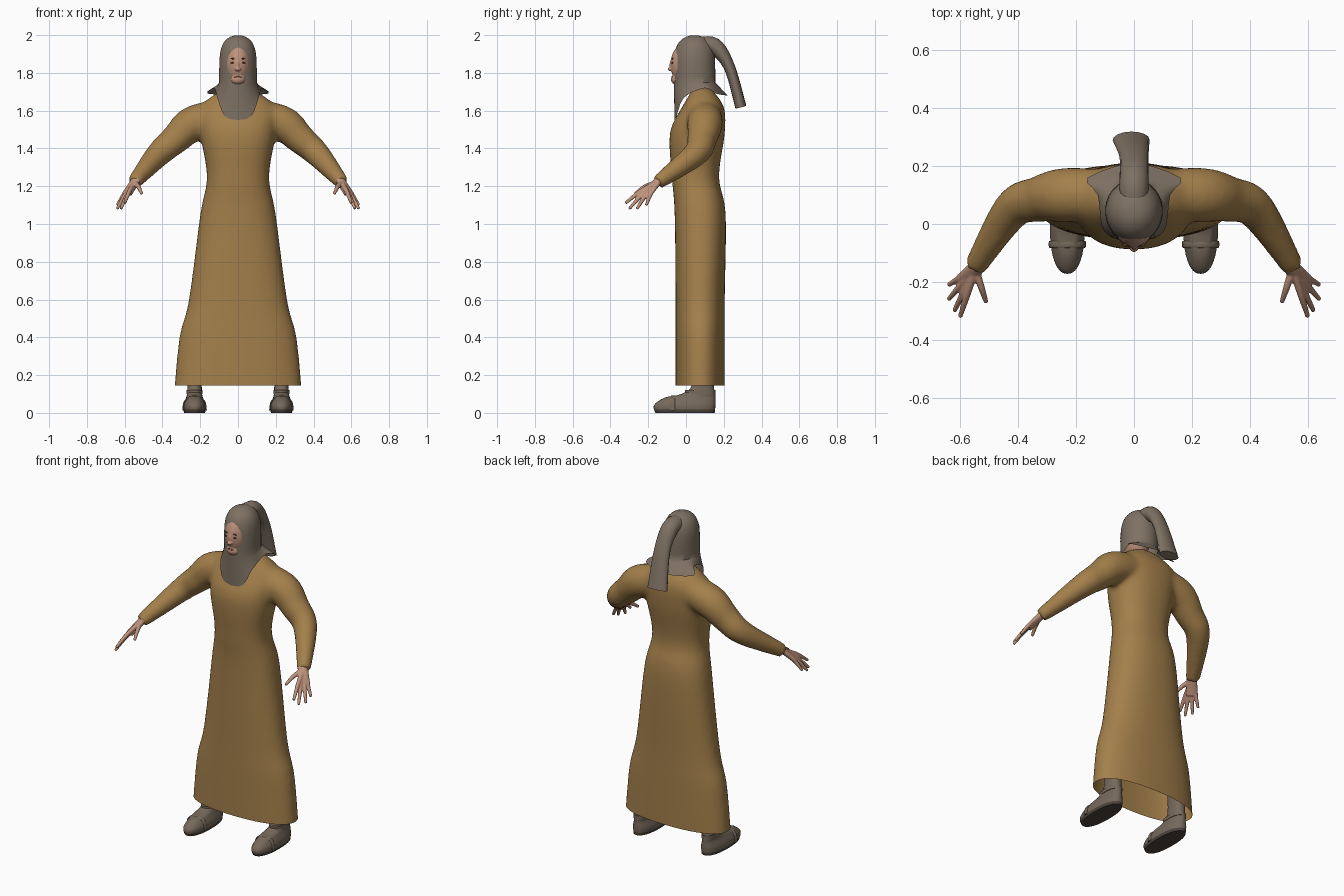
import bpy, bmesh
from math import sin, cos, pi
from mathutils import Vector, Matrix

if "Cube" in bpy.data.objects:
    bpy.data.objects.remove(bpy.data.objects["Cube"])


def material(name, red, green, blue):
    mat = bpy.data.materials.new(name)
    mat.use_nodes = True
    colour = (red, green, blue, 1)
    mat.diffuse_color = colour
    mat.node_tree.nodes["Principled BSDF"].inputs["Base Color"].default_value = colour
    return mat


ROBE = material("ochre cloth", .37, .215, .07)
HOOD = material("grey brown cloth", .21, .165, .125)
SKIN = material("skin", .52, .29, .2)
SHOE = material("shoe leather", .18, .14, .105)
SOLE = material("dark sole", .07, .055, .045)
DARK = material("dark hair", .09, .05, .035)
LIPS = material("lips", .33, .14, .1)
SIDES = {"left": 1, "right": -1}


def resample(rows, steps):
    """Smooth curve through rows of numbers."""
    rows = [Vector(row) for row in rows]
    padded = [rows[0]] + rows + [rows[-1]]
    result = []
    for before, start, end, after in zip(padded, padded[1:], padded[2:], padded[3:]):
        leave, arrive = (end - before) / 2, (after - start) / 2
        for step in range(steps):
            t = step / steps
            bend = start.lerp(end, t * t * (3 - 2 * t))
            result.append(bend + leave * t * (1 - t) ** 2 - arrive * t * t * (1 - t))
    return result + [rows[-1]]


def loft(bm, rings, open_start=False):
    """Skin a list of equal rings and close the ends."""
    loops = [[bm.verts.new(point) for point in ring] for ring in rings]
    for low, high in zip(loops, loops[1:]):
        for i in range(len(low)):
            bm.faces.new((low[i - 1], low[i], high[i], high[i - 1]))
    if not open_start:
        bm.faces.new(loops[0])
    bm.faces.new(loops[-1])


def squared(value, power):
    return (1 if value > 0 else -1) * abs(value) ** (2 / power)


def level_ring(height, half_width, middle, half_depth, sides=32, power=2.3, x=0):
    """Horizontal rounded ring that starts at the front."""
    angles = [2 * pi * i / sides for i in range(sides)]
    return [Vector((x + half_width * squared(sin(a), power),
                    middle - half_depth * squared(cos(a), power), height)) for a in angles]


def tube(bm, rows, across, sides=16, steps=4):
    """Tube through rows of x, y, z, radius across and other radius."""
    rows = resample(rows, steps)
    points = [row.to_3d() for row in rows]
    rings = []
    for i, row in enumerate(rows):
        along = (points[min(i + 1, len(points) - 1)] - points[max(i - 1, 0)]).normalized()
        wide = Vector(across)
        wide = (wide - along * wide.dot(along)).normalized()
        thick = along.cross(wide)
        angles = [2 * pi * j / sides for j in range(sides)]
        rings.append([points[i] + wide * row[3] * cos(a) + thick * row[4] * sin(a) for a in angles])
    loft(bm, rings)


def ellipsoid(bm, centre, radii):
    bmesh.ops.create_uvsphere(bm, u_segments=24, v_segments=16, radius=1,
                              matrix=Matrix.Translation(centre) @ Matrix.Diagonal((*radii, 1)))


def finish(name, bm, *materials, voxel=0, smooth=0, hem=None):
    bmesh.ops.recalc_face_normals(bm, faces=bm.faces)
    mesh = bpy.data.meshes.new(name)
    bm.to_mesh(mesh)
    part = bpy.data.objects.new(name, mesh)
    bpy.context.collection.objects.link(part)
    if voxel:
        # Fuse overlapping volumes into one surface
        fuse = part.modifiers.new("fuse", "REMESH")
        fuse.mode, fuse.voxel_size = "VOXEL", voxel
        fused = bpy.data.meshes.new_from_object(part.evaluated_get(bpy.context.evaluated_depsgraph_get()))
        part.modifiers.clear()
        bm.clear()
        bm.from_mesh(fused)
        bpy.data.meshes.remove(fused)
        for _ in range(smooth):
            bmesh.ops.smooth_vert(bm, verts=bm.verts, factor=.5,
                                  use_axis_x=True, use_axis_y=True, use_axis_z=True)
        if hem:
            bmesh.ops.bisect_plane(bm, geom=bm.verts[:] + bm.edges[:] + bm.faces[:],
                                   plane_co=(0, 0, hem), plane_no=(0, 0, 1), clear_inner=True)
        bm.to_mesh(mesh)
    bm.free()
    mesh.materials.clear()
    for mat in materials:
        mesh.materials.append(mat)
    bpy.ops.object.select_all(action="DESELECT")
    part.select_set(True)
    bpy.context.view_layer.objects.active = part
    bpy.ops.object.shade_smooth_by_angle(angle=.9)
    return part


# Robe: skirt, torso and sleeves fused, open at the hem
bm = bmesh.new()
body = [(.1, .34, .075, .13), (.4, .31, .075, .13), (.6, .26, .075, .13), (1.05, .2, .075, .135),
        (1.25, .165, .05, .125), (1.48, .2, .06, .145), (1.62, .2, .09, .11), (1.72, .07, .085, .045)]
loft(bm, [level_ring(*row, sides=48) for row in resample(body, 6)])
sleeve = [(.1, .1, 1.57, .09), (.24, .1, 1.53, .095), (.33, .085, 1.45, .08),
          (.42, .05, 1.37, .068), (.55, -.15, 1.22, .04)]
for side in SIDES.values():
    tube(bm, [(side * x, y, z, radius, radius) for x, y, z, radius in sleeve], (0, 1, 0), steps=6)
finish("robe", bm, ROBE, voxel=.014, smooth=5, hem=.145)

# Hood: draped lower edge rising to a domed crown
half = resample([(0, -.06, 1.55), (.07, -.05, 1.57), (.11, -.01, 1.67),
                 (.125, .1, 1.72), (.16, .16, 1.69), (0, .22, 1.68)], 3)
drape = half + [Vector((-p.x, p.y, p.z)) for p in half[-2:0:-1]]
crown = []
for i in range(12):
    rise = sin(pi / 2 * i / 12)
    spread = (1 - rise ** 5) ** .5
    crown.append(level_ring(1.75 + rise / 4, spread / 10, .045, .11 * spread, sides=len(drape), power=2))
skirt = [[low.lerp(high, i / 5) for low, high in zip(drape, crown[0])] for i in range(5)]
bm = bmesh.new()
loft(bm, skirt + crown, open_start=True)
finish("hood", bm, HOOD)

# Hanging tail of the hood
bm = bmesh.new()
tube(bm, [(0, .06, 1.94, .05, .045), (0, .15, 1.94, .05, .045),
          (0, .23, 1.83, .05, .03), (-.01, .29, 1.62, .064, .03)], (1, 0, 0), steps=6)
finish("hood_tail", bm, HOOD)

# Head inside the hood, with chin and nose
bm = bmesh.new()
ellipsoid(bm, (0, .018, 1.845), (.075, .1, .125))
ellipsoid(bm, (0, -.03, 1.765), (.045, .05, .035))
ellipsoid(bm, (0, -.076, 1.84), (.009, .012, .03))
ellipsoid(bm, (0, -.083, 1.82), (.016, .014, .011))
finish("head", bm, SKIN, voxel=.004, smooth=2)

# Lips, eyes and eyebrows
bm = bmesh.new()
ellipsoid(bm, (0, -.073, 1.778), (.022, .005, .005))
finish("lips", bm, LIPS)
for name, side in SIDES.items():
    for feature, height, thickness in (("eye", 1.853, .004), ("eyebrow", 1.875, .003)):
        bm = bmesh.new()
        ellipsoid(bm, (side * .028, -.072, height), (.013, .005, thickness))
        finish(f"{name}_{feature}", bm, DARK)

# Hands: four fingers and a thumb fanned out from the wrist
wrist = Vector((.548, -.155, 1.22))
fingertips = [(.6, -.32, 1.11), (.62, -.3, 1.08), (.64, -.26, 1.08), (.64, -.21, 1.1), (.51, -.27, 1.16)]
for name, side in SIDES.items():
    mirror = Matrix.Diagonal((side, 1, 1))
    spread = mirror @ Vector((.75, .6, 0))
    bm = bmesh.new()
    for tip in map(Vector, fingertips):
        knuckle = wrist.lerp(tip, .55) + Vector((0, 0, .01))
        joints = ((wrist, .014), (knuckle, .012), (tip, .008))
        tube(bm, [(*(mirror @ joint), radius, radius) for joint, radius in joints], spread)
    palm_end = wrist.lerp(Vector(fingertips[2]), .45)
    palm = ((wrist.lerp(palm_end, -.5), .027, .023), (wrist, .029, .02), (palm_end, .034, .014))
    tube(bm, [(*(mirror @ point), wide, thick) for point, wide, thick in palm], spread)
    finish(f"{name}_hand", bm, SKIN, voxel=.004, smooth=2)

# Shoes with soles, vamp straps and ankle bands
shoe = [(0, .056, -.005, .157), (.04, .06, -.007, .163), (.08, .045, .02, .135),
        (.1, .04, .065, .09), (.15, .038, .09, .057), (.3, .04, .09, .06)]
for name, side in SIDES.items():
    x = side * .23
    bm = bmesh.new()
    loft(bm, [level_ring(*row, x=x) for row in resample(shoe, 4)])
    part = finish(f"{name}_shoe", bm, SHOE, SOLE)
    for face in part.data.polygons:
        face.material_index = int(face.center.z < .013)
    bm = bmesh.new()
    arch = [pi * i / 8 for i in range(9)]
    tube(bm, [(x + .061 * cos(a), -.07, .012 + .076 * squared(sin(a), 2.8), .012, .004) for a in arch], (0, 1, 0))
    finish(f"{name}_strap", bm, SHOE)
    bm = bmesh.new()
    loft(bm, [level_ring(height, .043, .075, .08, x=x) for height in (.1, .12)])
    finish(f"{name}_ankle_band", bm, SHOE)
